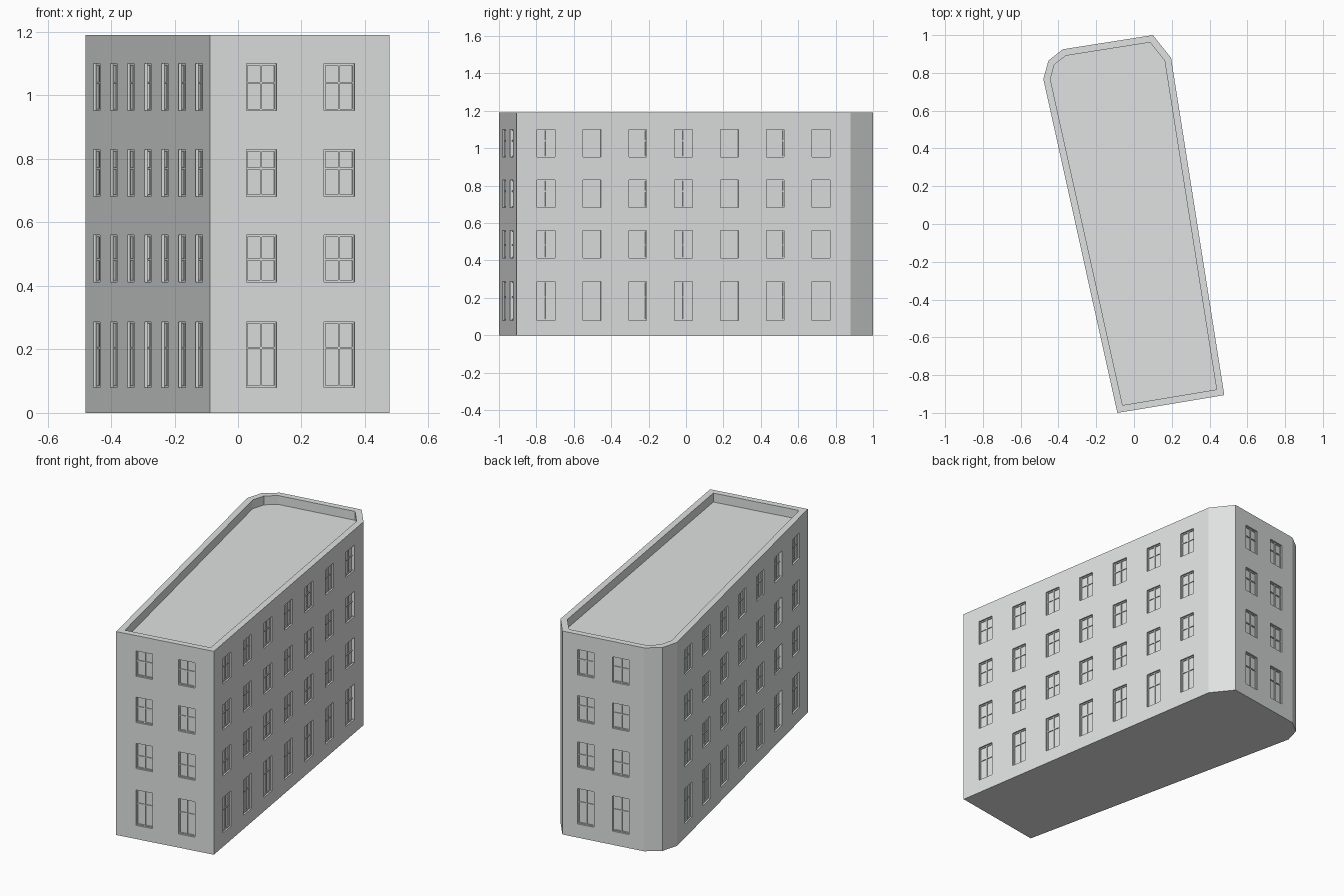
import bpy, bmesh
from mathutils import Vector

if "Cube" in bpy.data.objects:
    bpy.data.objects.remove(bpy.data.objects["Cube"])

H = 1.19            # top of parapet
ROOF = 1.138        # roof deck level
RIM = 0.036         # parapet thickness
WIN_W = 0.097       # window width
DEPTH = 0.014       # window recess
FLOORS = [(0.08, 0.287, 0.205), (0.412, 0.56, 0.483),
          (0.682, 0.83, 0.77), (0.952, 1.10, 1.04)]   # sill, head, transom

# Counter-clockwise footprint
PLAN = [Vector(p) for p in [(-0.088, -1.0), (0.478, -0.906), (0.196, 0.88), (0.10, 1.0),
                            (-0.376, 0.925), (-0.453, 0.865), (-0.48, 0.768)]]
LONG = [0.5 + 0.1372 * (i - 3) for i in range(7)]
SHORT = [0.286, 0.72]
WINDOWS = {0: SHORT, 1: LONG, 3: [0.285, 0.715], 6: LONG}  # positions along each wall

stone = bpy.data.materials.new("pale grey stone")
stone.diffuse_color = (0.74, 0.76, 0.75, 1)
stone.use_nodes = True
stone.node_tree.nodes["Principled BSDF"].inputs["Base Color"].default_value = stone.diffuse_color


def finish(name, bm, weld=True):
    if weld:
        bmesh.ops.remove_doubles(bm, verts=bm.verts, dist=1e-5)
    me = bpy.data.meshes.new(name)
    bm.to_mesh(me)
    bm.free()
    me.materials.append(stone)
    ob = bpy.data.objects.new(name, me)
    bpy.context.collection.objects.link(ob)


def face(bm, pts):
    return bm.faces.new([bm.verts.new(p) for p in pts])


def inset_plan(d):
    out = []
    n = len(PLAN)
    for i, p in enumerate(PLAN):
        e0 = (p - PLAN[i - 1]).normalized()
        e1 = (PLAN[(i + 1) % n] - p).normalized()
        n0, n1 = Vector((-e0.y, e0.x)), Vector((-e1.y, e1.x))
        out.append(p + (n0 + n1) * d / (1 + n0.dot(n1)))
    return out


def at(p, z):
    return Vector((p.x, p.y, z))


walls, frames = bmesh.new(), bmesh.new()


def box(P, u0, u1, z0, z1, d0, d1):
    # window bar standing in front of the glass
    def ring(d):
        return [P(u0, z0, d), P(u1, z0, d), P(u1, z1, d), P(u0, z1, d)]
    f, b = ring(d0), ring(d1)
    face(frames, f)
    for i in range(4):
        j = (i + 1) % 4
        face(frames, [f[j], f[i], b[i], b[j]])


# Walls with recessed windows
for i, a in enumerate(PLAN):
    b = PLAN[(i + 1) % len(PLAN)]
    L = (b - a).length
    e = (b - a) / L
    nrm = Vector((e.y, -e.x))

    def P(u, z, d=0.0, a=a, e=e, nrm=nrm):
        return at(a + e * u - nrm * d, z)

    us, zs = [0.0], [0.0]
    for t in WINDOWS.get(i, []):
        us += [t * L - WIN_W / 2, t * L + WIN_W / 2]
    us.append(L)
    if i in WINDOWS:
        for s, h, _ in FLOORS:
            zs += [s, h]
    zs.append(H)
    for c in range(len(us) - 1):
        for r in range(len(zs) - 1):
            u0, u1, z0, z1 = us[c], us[c + 1], zs[r], zs[r + 1]
            front = [P(u0, z0), P(u1, z0), P(u1, z1), P(u0, z1)]
            if not (c % 2 and r % 2):
                face(walls, front)
                continue
            # reveal and pane
            back = [P(u0, z0, DEPTH), P(u1, z0, DEPTH), P(u1, z1, DEPTH), P(u0, z1, DEPTH)]
            face(walls, back)
            for k in range(4):
                m = (k + 1) % 4
                face(walls, [front[k], front[m], back[m], back[k]])
            # frame, mullion and transom
            w, d0 = 0.006, DEPTH - 0.005
            um, zt = (u0 + u1) / 2, FLOORS[r // 2][2]
            box(P, u0, u0 + w, z0, z1, d0, DEPTH)
            box(P, u1 - w, u1, z0, z1, d0, DEPTH)
            box(P, u0 + w, u1 - w, z0, z0 + w, d0, DEPTH)
            box(P, u0 + w, u1 - w, z1 - w, z1, d0, DEPTH)
            box(P, um - 0.003, um + 0.003, z0 + w, z1 - w, d0, DEPTH)
            box(P, u0 + w, um - 0.003, zt - 0.003, zt + 0.003, d0, DEPTH)
            box(P, um + 0.003, u1 - w, zt - 0.003, zt + 0.003, d0, DEPTH)

face(walls, [at(p, 0) for p in reversed(PLAN)])   # underside
finish("walls", walls)
finish("window_frames", frames, weld=False)

# Parapet rim and sunken roof deck
roof = bmesh.new()
inner = inset_plan(RIM)
for i in range(len(PLAN)):
    j = (i + 1) % len(PLAN)
    face(roof, [at(PLAN[i], H), at(PLAN[j], H), at(inner[j], H), at(inner[i], H)])
    face(roof, [at(inner[i], H), at(inner[j], H), at(inner[j], ROOF), at(inner[i], ROOF)])
face(roof, [at(p, ROOF) for p in inner])
finish("parapet_and_roof", roof)
